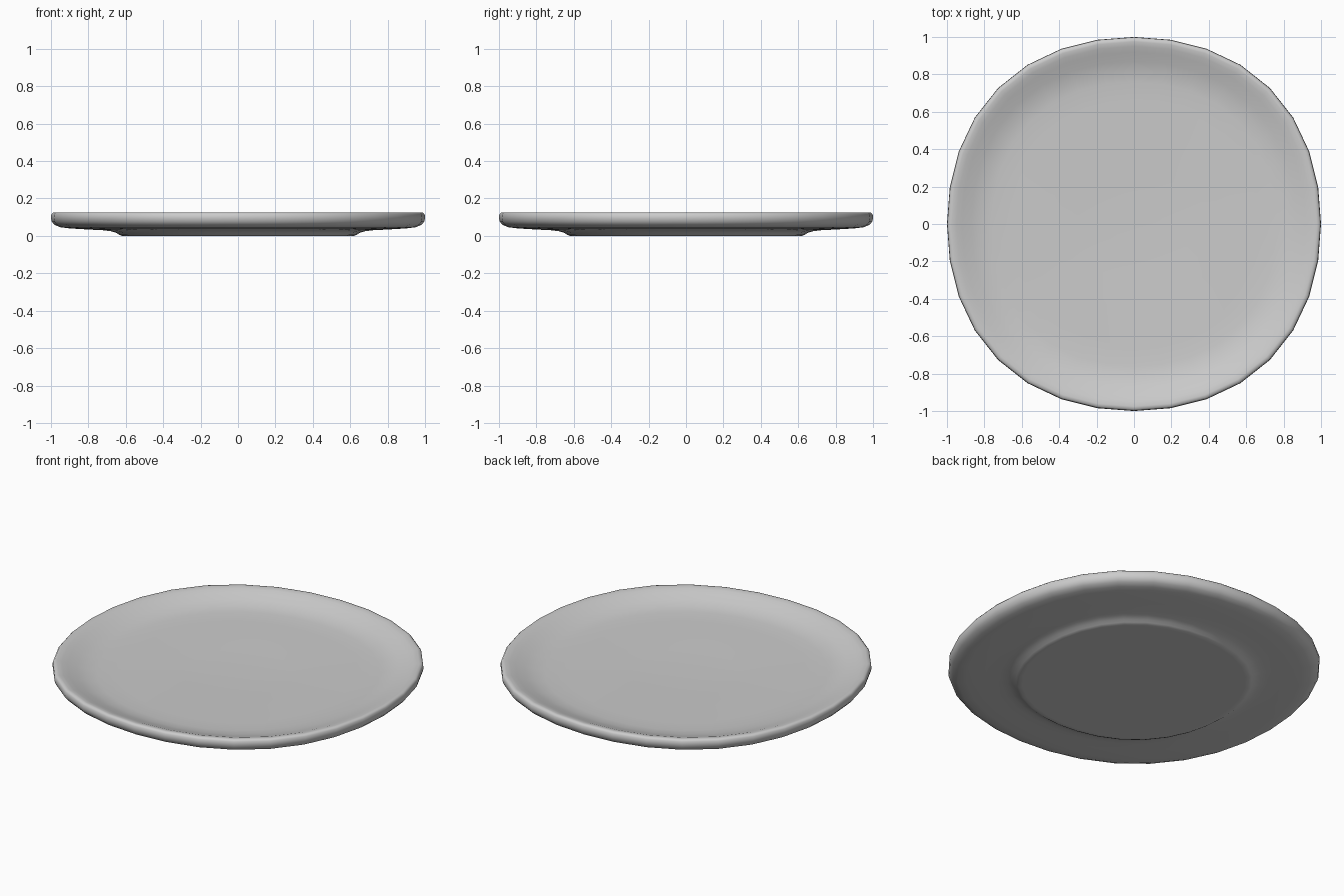
import bpy, bmesh, math

cube = bpy.data.objects.get("Cube")
if cube:
    bpy.data.objects.remove(cube, do_unlink=True)

SEGMENTS = 32

# Glazed ceramic
ceramic = bpy.data.materials.new("pale grey ceramic")
ceramic.use_nodes = True
colour = (0.6, 0.6, 0.6, 1)
ceramic.diffuse_color = colour
ceramic.node_tree.nodes["Principled BSDF"].inputs["Base Color"].default_value = colour

# Half section (radius, height): dished top, rounded rim, underside, foot
profile = [
    (0.15, 0.055), (0.3, 0.058), (0.45, 0.063), (0.65, 0.065), (0.76, 0.068),
    (0.82, 0.075), (0.87, 0.09), (0.92, 0.108), (0.95, 0.119), (0.975, 0.125),
    (0.99, 0.124), (0.998, 0.115), (1.0, 0.095), (0.995, 0.075), (0.98, 0.058),
    (0.95, 0.046), (0.9, 0.04), (0.8, 0.034), (0.72, 0.03), (0.68, 0.025),
    (0.65, 0.016), (0.635, 0.006), (0.62, 0.0), (0.6, 0.0),
]


def ring(bm, radius, height):
    """A ring of vertices, bulging slightly along the diagonals."""
    verts = []
    for i in range(SEGMENTS):
        a = math.tau * i / SEGMENTS
        r = radius * (1 + 0.028 * math.sin(2 * a) ** 2)
        verts.append(bm.verts.new((r * math.cos(a), r * math.sin(a), height)))
    return verts


# Plate
bm = bmesh.new()
rings = [ring(bm, r, z) for r, z in profile]
for upper, lower in zip(rings, rings[1:]):
    for i in range(SEGMENTS):
        j = (i + 1) % SEGMENTS
        bm.faces.new((upper[i], lower[i], lower[j], upper[j]))
bm.faces.new(rings[0])
bm.faces.new(rings[-1][::-1])
bmesh.ops.recalc_face_normals(bm, faces=bm.faces)

mesh = bpy.data.meshes.new("plate")
bm.to_mesh(mesh)
bm.free()
mesh.materials.append(ceramic)
plate = bpy.data.objects.new("plate", mesh)
bpy.context.collection.objects.link(plate)

# Smooth shading
bpy.context.view_layer.objects.active = plate
plate.select_set(True)
bpy.ops.object.shade_smooth_by_angle(angle=math.radians(60))
